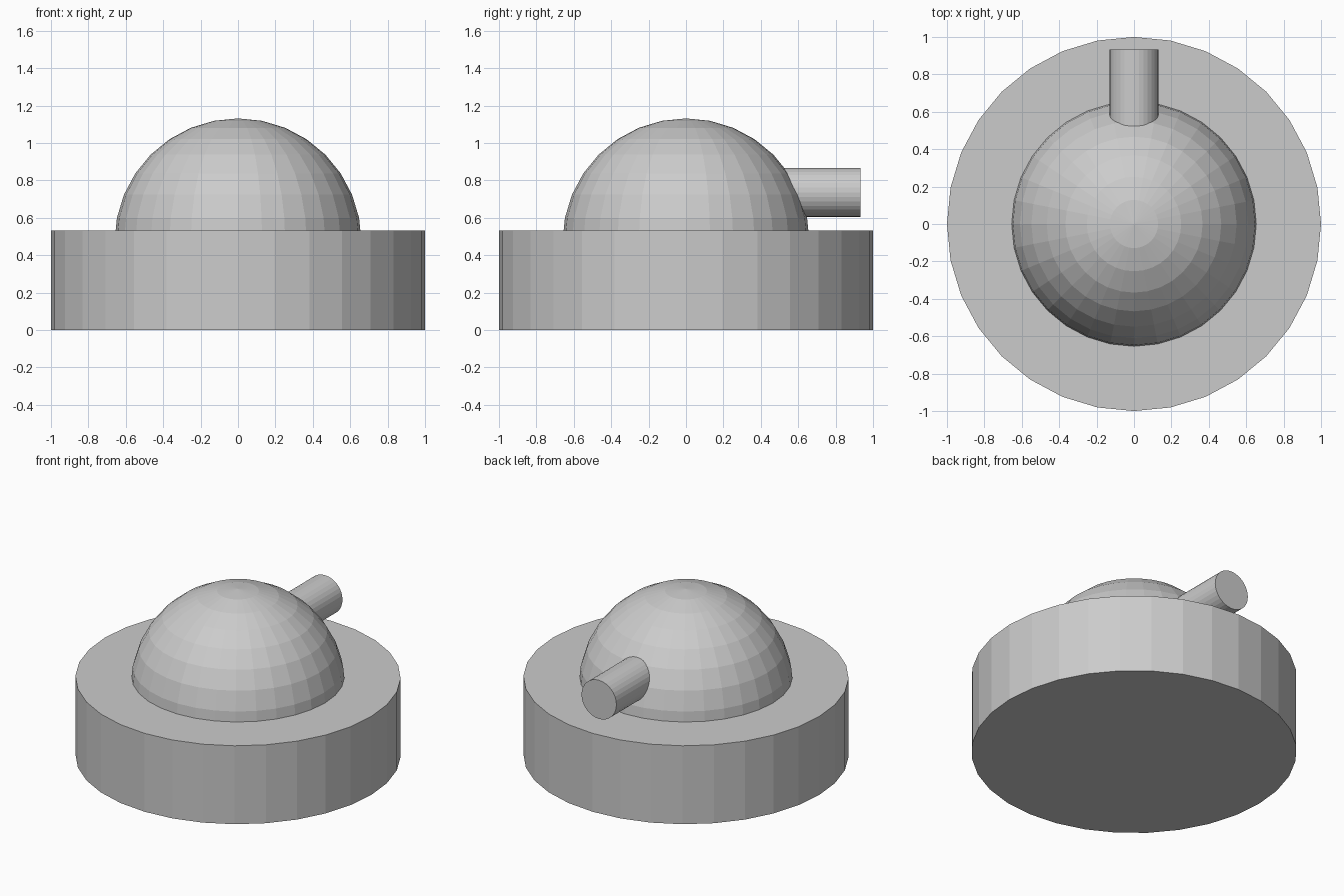
import bpy, bmesh, math
from mathutils import Matrix

if "Cube" in bpy.data.objects:
    bpy.data.objects.remove(bpy.data.objects["Cube"])

SIDES = 32


def make_object(name, bm):
    mesh = bpy.data.meshes.new(name)
    bm.to_mesh(mesh)
    bm.free()
    obj = bpy.data.objects.new(name, mesh)
    bpy.context.collection.objects.link(obj)
    return obj


def cylinder(name, radius, depth, matrix):
    bm = bmesh.new()
    bmesh.ops.create_cone(bm, cap_ends=True, segments=SIDES, radius1=radius,
                          radius2=radius, depth=depth, matrix=matrix)
    return make_object(name, bm)


# Round base drum
BASE_H = 0.532
cylinder("base", 1.0, BASE_H, Matrix.Translation((0, 0, BASE_H / 2)))

# Dome: upper half of a faceted sphere, its rim sunk slightly into the base
DOME_R, DOME_Z = 0.66, 0.471
bm = bmesh.new()
bmesh.ops.create_uvsphere(bm, u_segments=SIDES, v_segments=16, radius=DOME_R)
bmesh.ops.delete(bm, geom=[v for v in bm.verts if v.co.z < -0.001], context='VERTS')
bmesh.ops.translate(bm, verts=bm.verts, vec=(0, 0, DOME_Z))
make_object("dome", bm)

# Barrel pointing to the back, starting inside the dome
START_Y, END_Y = 0.4, 0.933
cylinder("barrel", 0.131, END_Y - START_Y,
         Matrix.Translation((0, (START_Y + END_Y) / 2, 0.736))
         @ Matrix.Rotation(math.radians(90), 4, 'X'))
